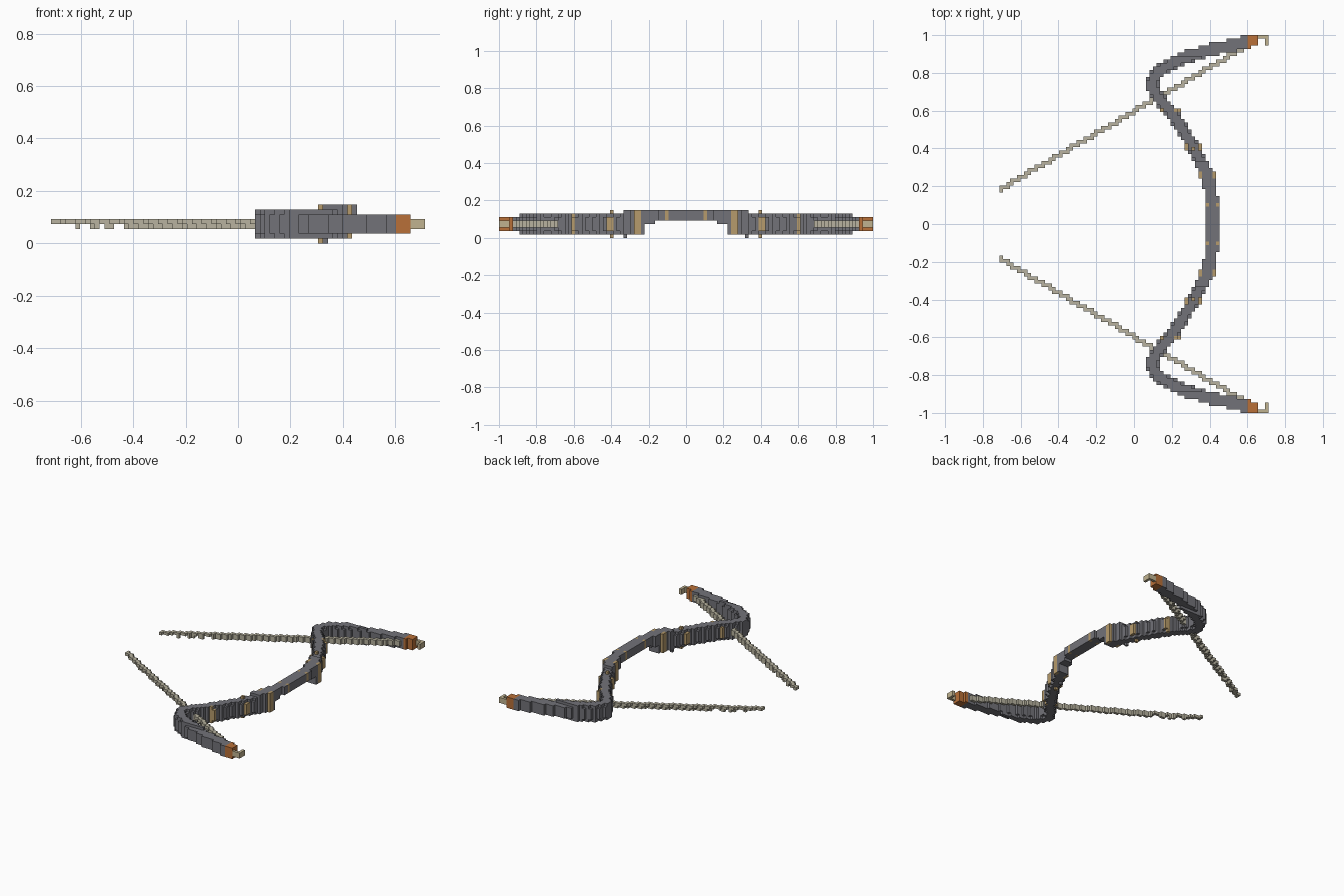
import bpy, bmesh
from mathutils import Vector

if "Cube" in bpy.data.objects:
    bpy.data.objects.remove(bpy.data.objects["Cube"], do_unlink=True)

S = 2 / 108  # block size


def material(name, colour):
    m = bpy.data.materials.new(name)
    m.use_nodes = True
    rgba = (*colour, 1)
    m.diffuse_color = rgba
    m.node_tree.nodes["Principled BSDF"].inputs["Base Color"].default_value = rgba
    return m


GREY, TAN, ORANGE, CORD, HORN = range(5)
MATERIALS = [
    material("grey wood", (0.17, 0.17, 0.19)),
    material("tan inlay", (0.47, 0.33, 0.15)),
    material("orange binding", (0.48, 0.16, 0.04)),
    material("pale cord", (0.48, 0.45, 0.35)),
    material("horn", (0.53, 0.45, 0.28)),
]


def centre(i, j, k):
    return Vector(((i - 38) * S, (j + 0.5) * S, (k + 0.5) * S))


def block_object(name, cells):
    """Mesh of the outer faces of the blocks, mirrored across y."""
    blocks = {}
    for (i, j, k), m in cells.items():
        blocks[i, j, k] = m
        blocks[i, -1 - j, k] = m
    bm = bmesh.new()
    verts = {}

    def corner(c):
        if c not in verts:
            verts[c] = bm.verts.new(centre(*c) - Vector((S, S, S)) / 2)
        return verts[c]

    for cell, m in blocks.items():
        for axis in range(3):
            for side in (0, 1):
                near = list(cell)
                near[axis] += 2 * side - 1
                if tuple(near) in blocks:
                    continue
                u, v = (axis + 1) % 3, (axis + 2) % 3
                ring = []
                for du, dv in ((0, 0), (1, 0), (1, 1), (0, 1)):
                    c = list(cell)
                    c[axis] += side
                    c[u] += du
                    c[v] += dv
                    ring.append(corner(tuple(c)))
                face = bm.faces.new(ring if side else ring[::-1])
                face.material_index = m
    mesh = bpy.data.meshes.new(name)
    bm.to_mesh(mesh)
    bm.free()
    for m in MATERIALS:
        mesh.materials.append(m)
    ob = bpy.data.objects.new(name, mesh)
    bpy.context.collection.objects.link(ob)


# Centre line of one limb, from the grip to the tip
PATH = [Vector(p) for p in ((0.42, 0), (0.415, 0.12), (0.39, 0.25), (0.32, 0.4),
                            (0.215, 0.57), (0.13, 0.67), (0.09, 0.735), (0.13, 0.81),
                            (0.24, 0.87), (0.39, 0.918), (0.55, 0.952), (0.64, 0.972))]


def distance(p):
    best = 9
    for a, b in zip(PATH, PATH[1:]):
        t = max(0, min(1, (p - a).dot(b - a) / (b - a).length_squared))
        best = min(best, (p - a - t * (b - a)).length)
    return best


def layers(y):
    """Lowest and highest block layer at a given distance from the middle."""
    if y < 0.17:
        return 5, 7
    if y < 0.23:
        return 4, 7
    if y < 0.33:
        return 1, 7
    return (1, 6) if y < 0.89 else (2, 5)


BANDS = ((0.085, 0.115), (0.235, 0.27), (0.39, 0.42), (0.585, 0.61))

grip, limbs = {}, {}
for j in range(54):
    y = (j + 0.5) * S
    low, high = layers(y)
    for i in range(38, 74):
        x = (i - 38) * S
        d = distance(Vector((x, y)))
        band = any(a < y < b for a, b in BANDS)
        for k in range(low, high + 1):
            outer_layer = k in (low, high) and 0.33 < y < 0.89
            r = 0.027 if outer_layer else 0.033
            if band and not outer_layer:
                r += 0.008
            if d > r or x > 0.65:
                continue
            m = GREY
            if band and d > 0.024:
                m = TAN
            if x < 0.07 and y > 0.6:
                m = TAN
            if x > 0.61 and y > 0.9:
                m = ORANGE
            (grip if y < 0.33 else limbs)[i, j, k] = m

# Small studs above and below the limbs
for i, j, k, m in ((55, 21, 7, TAN), (55, 21, 0, TAN), (56, 17, 0, GREY)):
    limbs[i, j, k] = m
    limbs[i, j, 6 if k else 1] = m

block_object("grip", grip)
block_object("limbs", limbs)

# Hooked horn tips
hook = {}
for k in (3, 4):
    for i in range(73, 77):
        hook[i, 53, k] = HORN
    for j in (51, 52, 53):
        hook[76, j, k] = HORN
block_object("tip_hooks", hook)

# Two slanted cords, thinned toward the loose ends
cord = {}
for i in range(0, 71):
    x = (i - 38) * S
    y = 0.182 + (x + 0.704) * 0.58
    j = int(y / S)
    cord[i, j, 4] = CORD
    if i > 14 or i in (5, 8, 9, 11, 12):
        cord[i, j, 3] = CORD
    # Overlap each step so the cord stays joined
    if i and int((y - 0.58 * S) / S) != j:
        cord[i - 1, j, 4] = CORD
cord = {c: m for c, m in cord.items() if c not in limbs}
block_object("bowstring", cord)
